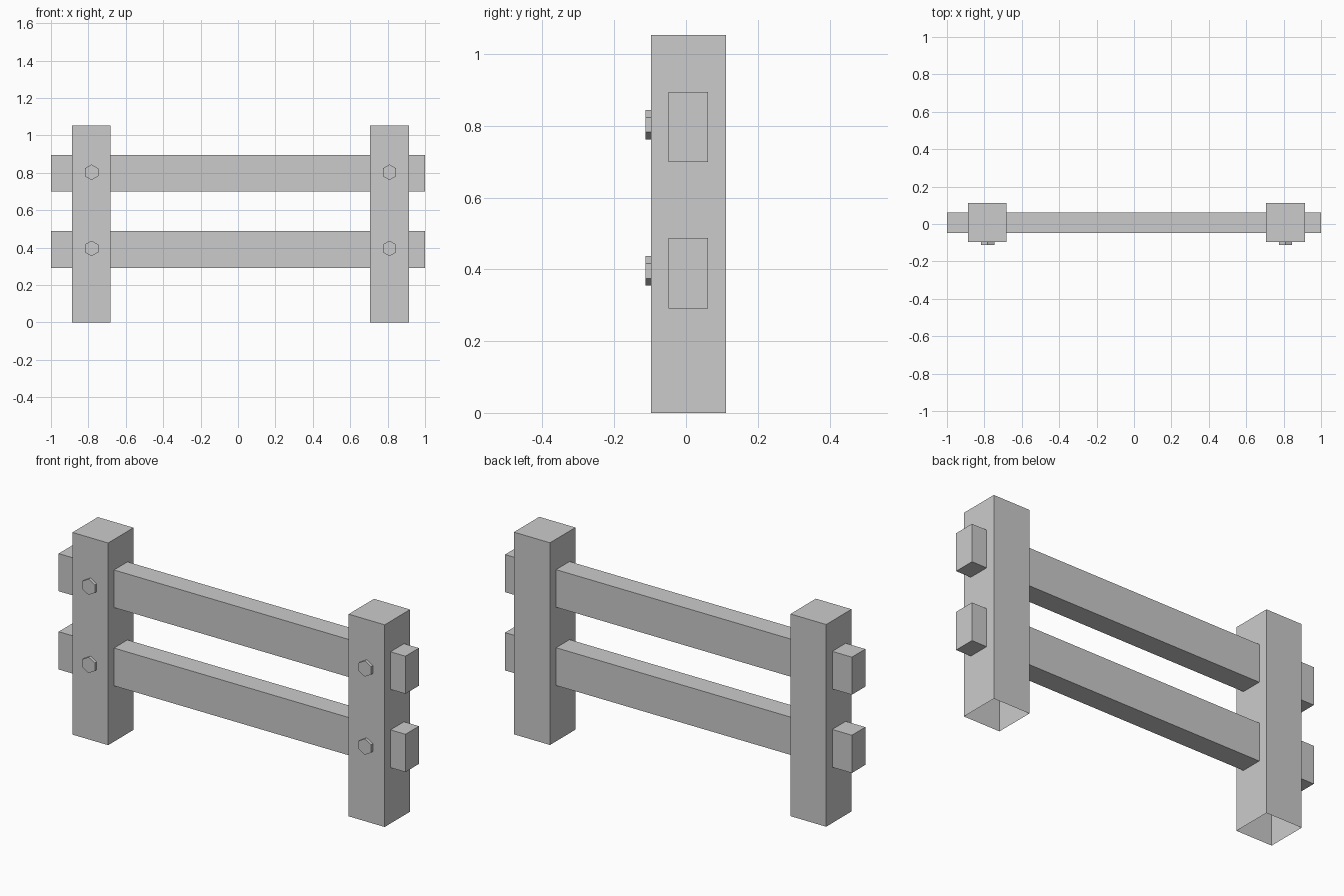
import bpy, bmesh
from math import radians
from mathutils import Matrix, Vector

if "Cube" in bpy.data.objects:
    bpy.data.objects.remove(bpy.data.objects["Cube"])

FRONT, BACK = -0.097, 0.112      # post faces
POSTS = {"left": (-0.887, -0.681), "right": (0.706, 0.914)}
RAILS = {"lower": (0.291, 0.488), "upper": (0.699, 0.895)}
BOLT_X = {"left": -0.783, "right": 0.81}
BOLT_Z = {"lower": 0.396, "upper": 0.803}


def finish(name, bm):
    mesh = bpy.data.meshes.new(name)
    bm.to_mesh(mesh)
    bm.free()
    obj = bpy.data.objects.new(name, mesh)
    bpy.context.collection.objects.link(obj)


def remove_faces(bm, direction):
    bm.normal_update()
    faces = [f for f in bm.faces if f.normal.dot(Vector(direction)) > 0.9]
    bmesh.ops.delete(bm, geom=faces, context='FACES')


def box(name, x, y, z, open_side=None):
    bm = bmesh.new()
    size = [b - a for a, b in (x, y, z)]
    mid = [(a + b) / 2 for a, b in (x, y, z)]
    bmesh.ops.create_cube(bm, size=1, matrix=Matrix.Translation(mid) @ Matrix.Diagonal((*size, 1)))
    if open_side:
        remove_faces(bm, open_side)
    finish(name, bm)


def bolt(name, x, z):
    bm = bmesh.new()
    depth = 0.0155
    # hexagon with a corner pointing up, axis along y
    place = Matrix.Translation((x, FRONT - depth / 2, z)) @ Matrix.Rotation(radians(90), 4, 'X')
    bmesh.ops.create_cone(bm, cap_ends=True, segments=6, radius1=0.0415, radius2=0.0415, depth=depth)
    # make sure a corner lies on the local y axis (world z)
    if max(v.co.y for v in bm.verts) < 0.041:
        bmesh.ops.rotate(bm, verts=bm.verts, cent=(0, 0, 0), matrix=Matrix.Rotation(radians(30), 3, 'Z'))
    bmesh.ops.transform(bm, matrix=place, verts=bm.verts)
    remove_faces(bm, (0, 1, 0))
    finish(name, bm)


# Upright posts, open underneath
for side, x in POSTS.items():
    box(f"{side}_post", x, (FRONT, BACK), (0, 1.054), open_side=(0, 0, -1))

# Rails running through both posts
for level, z in RAILS.items():
    box(f"{level}_rail", (-1, 1), (-0.049, 0.062), z)

# Hexagonal bolt heads on the front of the posts
for side, x in BOLT_X.items():
    for level, z in BOLT_Z.items():
        bolt(f"{side}_{level}_bolt", x, z)
